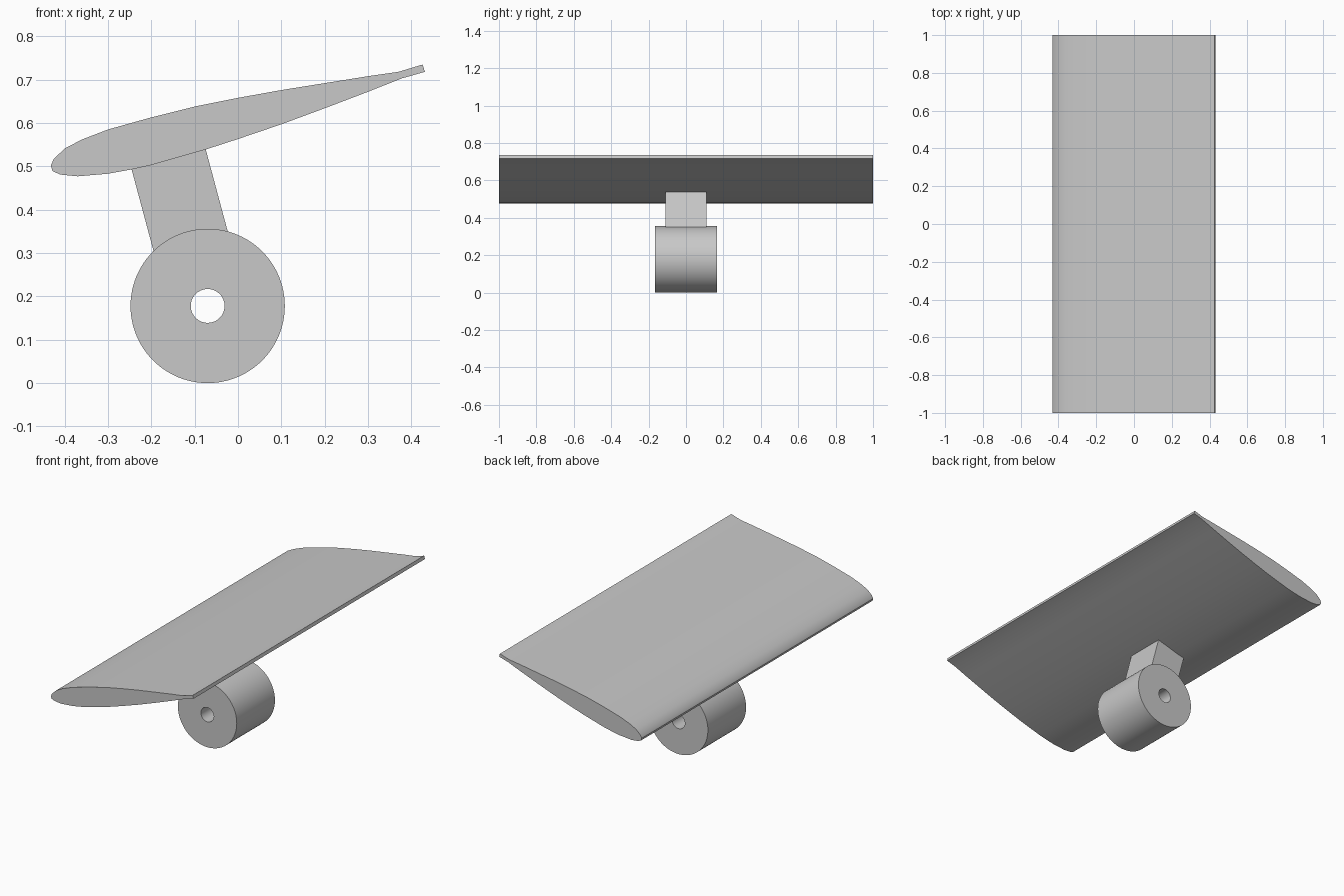
import bpy
import bmesh
import math

cube = bpy.data.objects.get("Cube")
if cube:
    bpy.data.objects.remove(cube, do_unlink=True)

grey = bpy.data.materials.new("light_grey")
grey.use_nodes = True
colour = (0.58, 0.58, 0.58, 1)
grey.diffuse_color = colour
grey.node_tree.nodes["Principled BSDF"].inputs["Base Color"].default_value = colour


def finish(name, bm):
    bmesh.ops.recalc_face_normals(bm, faces=bm.faces)
    mesh = bpy.data.meshes.new(name)
    bm.to_mesh(mesh)
    bm.free()
    mesh.materials.append(grey)
    obj = bpy.data.objects.new(name, mesh)
    bpy.context.collection.objects.link(obj)
    bpy.ops.object.select_all(action="DESELECT")
    obj.select_set(True)
    bpy.context.view_layer.objects.active = obj
    bpy.ops.object.shade_smooth_by_angle(angle=math.radians(30))


def extrude_profile(name, points, half_width):
    """Extrude an (x, z) outline symmetrically along y."""
    bm = bmesh.new()
    face = bm.faces.new([bm.verts.new((x, -half_width, z)) for x, z in points])
    grown = bmesh.ops.extrude_face_region(bm, geom=[face])["geom"]
    verts = [v for v in grown if isinstance(v, bmesh.types.BMVert)]
    bmesh.ops.translate(bm, verts=verts, vec=(0, 2 * half_width, 0))
    finish(name, bm)


def tube(name, centre, outer, inner, half_width, steps=96):
    """Spin a rectangular section about the y axis through the centre."""
    bm = bmesh.new()
    section = [(outer, -half_width), (outer, half_width),
               (inner, half_width), (inner, -half_width)]
    rings = []
    for i in range(steps):
        a = math.tau * i / steps
        rings.append([bm.verts.new((centre[0] + r * math.cos(a), y,
                                    centre[1] + r * math.sin(a)))
                      for r, y in section])
    for i, ring in enumerate(rings):
        following = rings[(i + 1) % steps]
        for j in range(4):
            k = (j + 1) % 4
            bm.faces.new((ring[j], ring[k], following[k], following[j]))
    finish(name, bm)


# Aerofoil blade: upper surface, trailing lip, then lower surface
upper = [(-0.432, 0.502), (-0.425, 0.517), (-0.4, 0.541), (-0.36, 0.562),
         (-0.3, 0.585), (-0.2, 0.613), (-0.1, 0.638), (0, 0.658),
         (0.1, 0.676), (0.2, 0.692), (0.3, 0.708), (0.37, 0.718)]
lip = [(0.426, 0.735), (0.431, 0.718)]
lower = [(0.378, 0.703), (0.3, 0.672), (0.2, 0.634), (0.1, 0.597),
         (0, 0.563), (-0.074, 0.539), (-0.2, 0.503), (-0.245, 0.493),
         (-0.3, 0.483), (-0.37, 0.477), (-0.41, 0.481), (-0.428, 0.489)]
extrude_profile("wing_blade", upper + lip + lower, 1.0)

# Slanted strut, its ends sunk into the blade and the hub
extrude_profile("strut", [(-0.25, 0.51), (-0.191, 0.29),
                          (-0.02, 0.336), (-0.079, 0.556)], 0.11)

# Hub with a bore along the blade direction
tube("hub", (-0.07, 0.178), 0.178, 0.039, 0.165)
